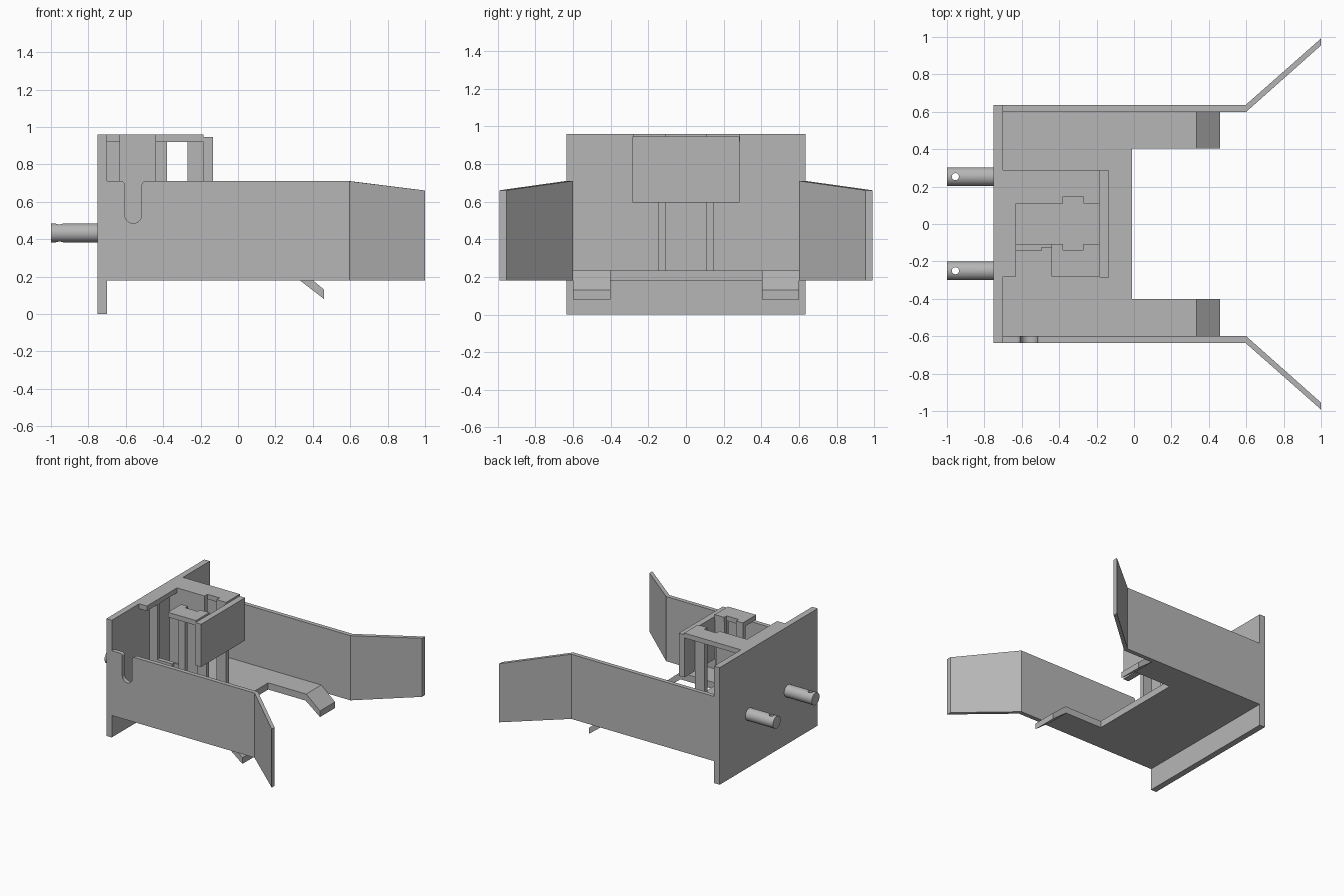
import bpy, bmesh, math
from mathutils import Vector

if "Cube" in bpy.data.objects:
    bpy.data.objects.remove(bpy.data.objects["Cube"])

grey = bpy.data.materials.new("plain grey")
grey.diffuse_color = (0.47, 0.47, 0.47, 1)
grey.use_nodes = True
grey.node_tree.nodes["Principled BSDF"].inputs["Base Color"].default_value = grey.diffuse_color


def prism(name, pts, lo, hi, axis):
    """Extrude a 2D outline along 'y' (points are x,z) or 'z' (points are x,y)."""
    place = (lambda a, b, t: (a, t, b)) if axis == 'y' else (lambda a, b, t: (a, b, t))
    bm = bmesh.new()
    face = bm.faces.new([bm.verts.new(place(a, b, lo)) for a, b in pts])
    ext = bmesh.ops.extrude_face_region(bm, geom=[face])
    moved = [v for v in ext["geom"] if isinstance(v, bmesh.types.BMVert)]
    bmesh.ops.translate(bm, verts=moved, vec=Vector(place(0, 0, hi - lo)))
    bmesh.ops.recalc_face_normals(bm, faces=bm.faces)
    mesh = bpy.data.meshes.new(name)
    bm.to_mesh(mesh)
    bm.free()
    ob = bpy.data.objects.new(name, mesh)
    bpy.context.collection.objects.link(ob)
    mesh.materials.append(grey)
    return ob


def box(name, x0, x1, y0, y1, z0, z1):
    return prism(name, [(x0, y0), (x1, y0), (x1, y1), (x0, y1)], z0, z1, 'z')


def arc(cx, cz, r, a0, a1, n):
    return [(cx + r * math.cos(math.radians(a0 + (a1 - a0) * i / n)),
             cz + r * math.sin(math.radians(a0 + (a1 - a0) * i / n))) for i in range(n + 1)]


# Back plate
box("back_plate", -0.75, -0.70, -0.635, 0.635, 0, 0.96)

# Side walls, the front one with a rounded slot open at the top
box("far_side_wall", -0.70, 0.60, 0.60, 0.635, 0.18, 0.71)
slot = (arc(-0.625, 0.69, 0.02, 90, 0, 5)
        + arc(-0.56, 0.53, 0.045, 180, 360, 16)
        + arc(-0.495, 0.69, 0.02, 180, 90, 5))
prism("near_side_wall", [(-0.70, 0.18), (-0.70, 0.71)] + slot + [(0.60, 0.71), (0.60, 0.18)],
      -0.635, -0.60, 'y')

# Flared guide wings, lower at the outer end
for side, s in (("far", 1), ("near", -1)):
    wing = prism(side + "_wing", [(0.595, s * 0.635), (0.60, s * 0.60),
                                  (1.0, s * 0.955), (1.0, s * 0.992)], 0.18, 0.71, 'z')
    for v in wing.data.vertices:
        if v.co.z > 0.5:
            v.co.z = 0.71 - 0.05 * max(0, v.co.x - 0.6) / 0.4

# Floor with two prongs that bend down into ramps
box("floor", -0.70, -0.01, -0.60, 0.60, 0.18, 0.235)
prong = [(-0.01, 0.18), (0.33, 0.18), (0.46, 0.08), (0.46, 0.13), (0.335, 0.235), (-0.01, 0.235)]
prism("far_prong", prong, 0.405, 0.60, 'y')
prism("near_prong", prong, -0.60, -0.40, 'y')

# Rear pegs with a vertical pin hole
for side, y in (("far", 0.253), ("near", -0.25)):
    bpy.ops.mesh.primitive_cylinder_add(vertices=40, radius=0.05, depth=0.25,
                                        location=(-0.875, y, 0.433),
                                        rotation=(0, math.pi / 2, 0))
    peg = bpy.context.object
    peg.name = side + "_peg"
    peg.data.materials.append(grey)
    bpy.ops.object.shade_smooth_by_angle(angle=math.radians(30))
    bpy.ops.mesh.primitive_cylinder_add(vertices=24, radius=0.019, depth=0.3,
                                        location=(-0.955, y, 0.433))
    cutter = bpy.context.object
    cutter.name = side + "_peg_hole_cutter"
    cutter.data.materials.append(grey)
    cutter.hide_render = True
    cutter.hide_set(True)
    cut = peg.modifiers.new("pin_hole", 'BOOLEAN')
    cut.operation = 'DIFFERENCE'
    cut.object = cutter

# Raised frame: top plates with a notch in each inner edge
prism("frame_top", [(-0.70, -0.28), (-0.63, -0.28), (-0.63, 0.11), (-0.38, 0.11),
                    (-0.38, 0.148), (-0.27, 0.148), (-0.27, 0.11), (-0.185, 0.11),
                    (-0.185, 0.288), (-0.70, 0.288)], 0.92, 0.96, 'z')
prism("near_frame_top", [(-0.44, -0.28), (-0.185, -0.28), (-0.185, -0.108), (-0.27, -0.108),
                         (-0.27, -0.14), (-0.38, -0.14), (-0.38, -0.108), (-0.44, -0.108)],
      0.92, 0.96, 'z')
box("frame_front_panel", -0.185, -0.135, -0.285, 0.285, 0.595, 0.945)

# Upright rails between floor and frame
box("far_rear_rail", -0.70, -0.38, 0.11, 0.148, 0.235, 0.92)
box("far_front_rail", -0.27, -0.185, 0.11, 0.148, 0.235, 0.92)
box("near_rear_rail", -0.70, -0.63, -0.145, -0.11, 0.235, 0.92)
box("near_middle_rail", -0.44, -0.38, -0.145, -0.11, 0.235, 0.92)
box("near_front_rail", -0.27, -0.185, -0.145, -0.11, 0.235, 0.92)

# Low wall left between the near rails
box("near_low_wall", -0.63, -0.495, -0.145, -0.11, 0.235, 0.47)
box("near_low_wall_step", -0.495, -0.44, -0.125, -0.11, 0.235, 0.47)
